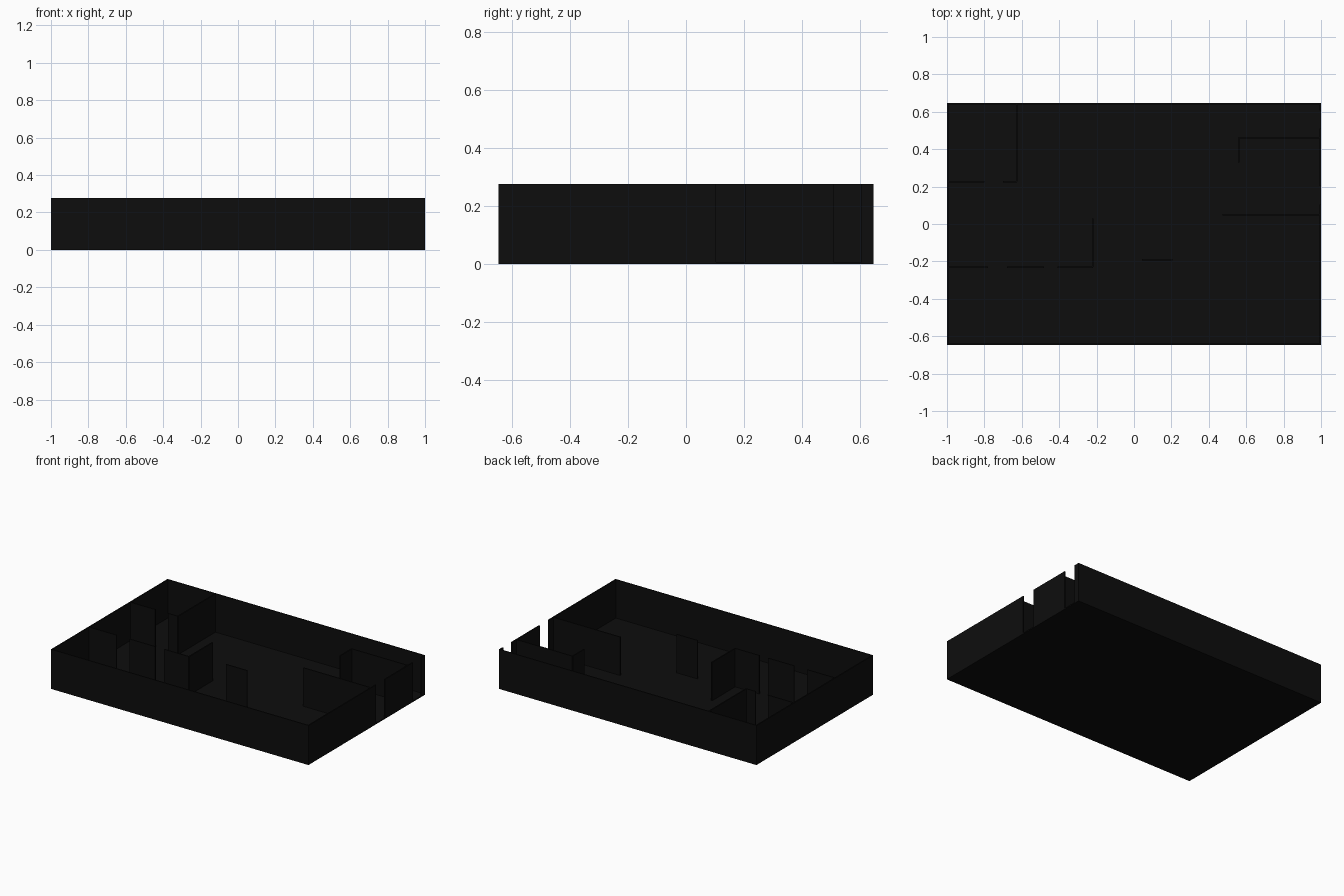
import bpy

cube = bpy.data.objects.get("Cube")
if cube:
    bpy.data.objects.remove(cube, do_unlink=True)

X, Y, H, T = 1.0, 0.647, 0.277, 0.008   # half length, half depth, height, wall thickness

black = bpy.data.materials.new("matte_black")
black.use_nodes = True
colour = (0.004, 0.004, 0.004, 1)
black.diffuse_color = colour
black.node_tree.nodes["Principled BSDF"].inputs["Base Color"].default_value = colour


def box(name, x0, x1, y0, y1, z0=0.0, z1=H):
    """Axis-aligned box between two corners."""
    bpy.ops.mesh.primitive_cube_add(size=1, location=((x0 + x1) / 2, (y0 + y1) / 2, (z0 + z1) / 2))
    ob = bpy.context.object
    ob.name = name
    ob.scale = (x1 - x0, y1 - y0, z1 - z0)
    bpy.ops.object.transform_apply(location=False, rotation=False, scale=True)
    ob.data.materials.append(black)


def wall_x(name, y, x0, x1):
    """Thin wall running along x."""
    box(name, x0, x1, y - T / 2, y + T / 2)


def wall_y(name, x, y0, y1):
    """Thin wall running along y."""
    box(name, x - T / 2, x + T / 2, y0, y1)


# Floor and closed outer walls
box("floor", -X, X, -Y, Y, 0, T)
wall_x("front_wall", -Y + T / 2, -X, X)
wall_x("back_wall", Y - T / 2, -X, X)
wall_y("right_wall", -X + T / 2, -Y, Y)

# Left outer wall with two full-height door gaps
for i, (y0, y1) in enumerate([(-Y, 0.103), (0.203, 0.51), (0.607, Y)]):
    wall_y(f"left_wall_{i + 1}", X - T / 2, y0, y1)

# Rooms beside the door gaps
wall_x("left_partition_front", 0.05, 0.474, X)
wall_x("left_partition_back", 0.46, 0.56, X)
wall_y("left_partition_side", 0.56, 0.33, 0.46)

# Free-standing panel in the main hall
wall_x("hall_panel", -0.19, 0.042, 0.205)

# Rooms at the other end, with doorways between wall pieces
wall_y("hall_partition", -0.22, -0.23, 0.03)
wall_y("back_room_partition", -0.626, 0.227, Y)
for i, (x0, x1) in enumerate([(-X, -0.78), (-0.68, -0.48), (-0.41, -0.22)]):
    wall_x(f"front_room_wall_{i + 1}", -0.23, x0, x1)
for i, (x0, x1) in enumerate([(-X, -0.80), (-0.70, -0.626)]):
    wall_x(f"back_room_wall_{i + 1}", 0.227, x0, x1)
